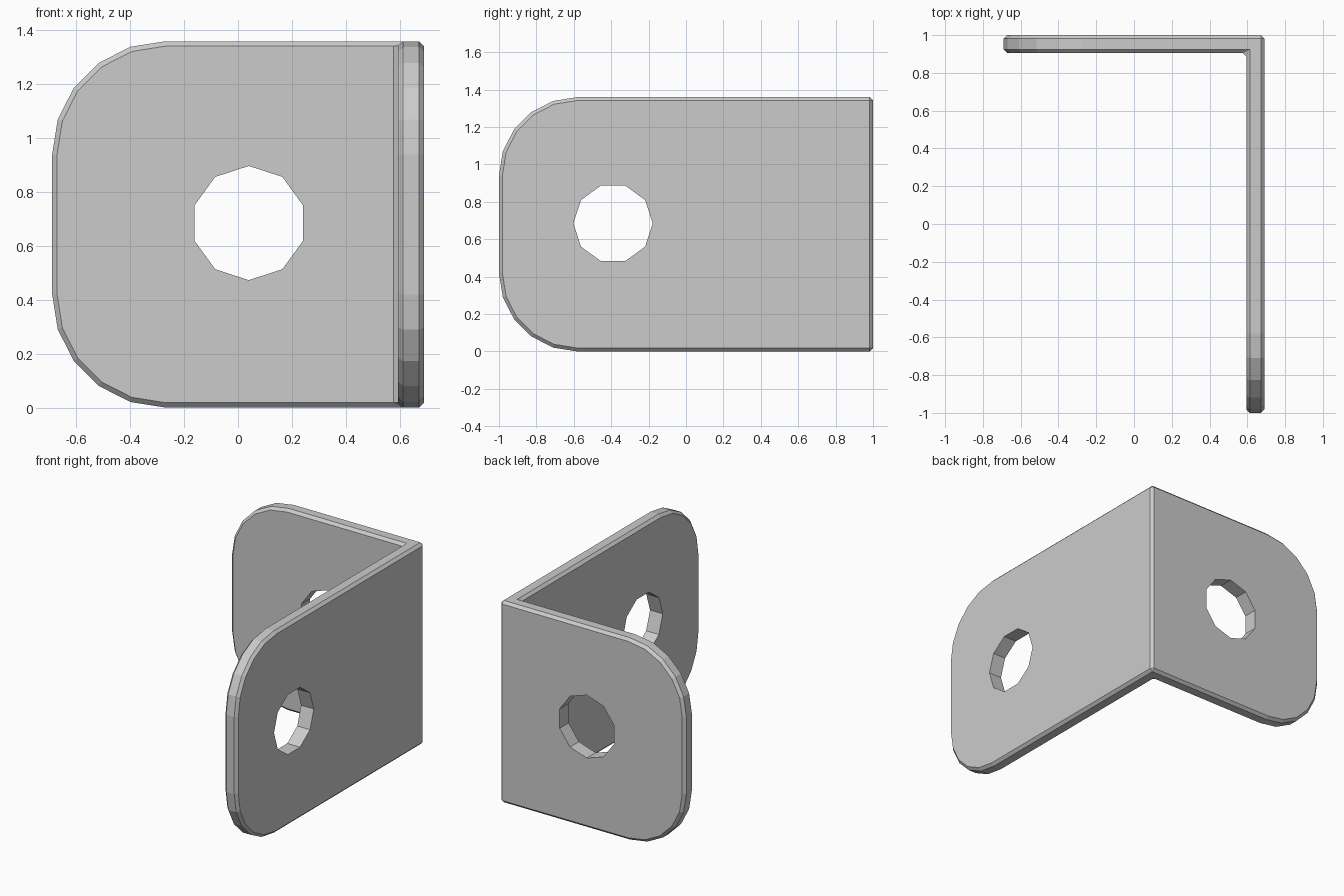
import bpy, bmesh, math
from mathutils import Matrix, Vector

if "Cube" in bpy.data.objects:
    bpy.data.objects.remove(bpy.data.objects["Cube"], do_unlink=True)

HALF_X, HALF_Y, HEIGHT, THICK = 0.69, 1.0, 1.36, 0.095
HOLE_Z, HOLE_R = 0.685, 0.212

# Plain grey metal
metal = bpy.data.materials.new("grey metal")
metal.use_nodes = True
grey = (0.6, 0.6, 0.6, 1)
metal.diffuse_color = grey
metal.node_tree.nodes["Principled BSDF"].inputs["Base Color"].default_value = grey


def add_object(name, bm):
    bmesh.ops.recalc_face_normals(bm, faces=bm.faces)
    mesh = bpy.data.meshes.new(name)
    bm.to_mesh(mesh)
    bm.free()
    mesh.materials.append(metal)
    obj = bpy.data.objects.new(name, mesh)
    bpy.context.collection.objects.link(obj)
    return obj


# Bracket: L profile raised to full height
bm = bmesh.new()
profile = [(-HALF_X, HALF_Y), (-HALF_X, HALF_Y - THICK),
           (HALF_X - THICK, HALF_Y - THICK), (HALF_X - THICK, -HALF_Y),
           (HALF_X, -HALF_Y), (HALF_X, HALF_Y)]
base = bm.faces.new([bm.verts.new((x, y, 0)) for x, y in profile])
top = bmesh.ops.extrude_face_region(bm, geom=[base])["geom"]
bmesh.ops.translate(bm, vec=(0, 0, HEIGHT),
                    verts=[v for v in top if isinstance(v, bmesh.types.BMVert)])
bmesh.ops.recalc_face_normals(bm, faces=bm.faces)


# Large rounded corners on the free ends of both plates
def is_free_end(edge):
    a, b = (v.co for v in edge.verts)
    level = abs(a.z - b.z) < 0.001
    at_left = max(a.x, b.x) < -HALF_X + 0.001
    at_front = max(a.y, b.y) < -HALF_Y + 0.001
    return level and (at_left or at_front)


bmesh.ops.bevel(bm, geom=[e for e in bm.edges if is_free_end(e)], offset=0.42,
                offset_type='OFFSET', segments=5, profile=0.5, affect='EDGES')

# Narrow chamfer on every sharp edge
sharp = [e for e in bm.edges if e.calc_face_angle(0) > math.radians(50)]
bmesh.ops.bevel(bm, geom=sharp, offset=0.018, offset_type='OFFSET',
                segments=1, profile=0.5, affect='EDGES')
bracket = add_object("bracket", bm)


# Bolt holes: one through each plate
def drill(name, centre, axis):
    cutter_bm = bmesh.new()
    turn = Vector((0, 0, 1)).rotation_difference(Vector(axis)).to_matrix().to_4x4()
    bmesh.ops.create_cone(cutter_bm, cap_ends=True, segments=10, radius1=HOLE_R,
                          radius2=HOLE_R, depth=0.4,
                          matrix=Matrix.Translation(centre) @ turn)
    cutter = add_object(name, cutter_bm)
    cutter.hide_render = True
    mod = bracket.modifiers.new(name, 'BOOLEAN')
    mod.operation, mod.solver, mod.object = 'DIFFERENCE', 'EXACT', cutter
    bpy.context.view_layer.objects.active = bracket
    bpy.ops.object.modifier_apply(modifier=mod.name)
    bpy.data.objects.remove(cutter, do_unlink=True)


drill("back_hole_cutter", (0.04, HALF_Y - THICK / 2, HOLE_Z), (0, 1, 0))
drill("side_hole_cutter", (HALF_X - THICK / 2, -0.39, HOLE_Z), (1, 0, 0))
